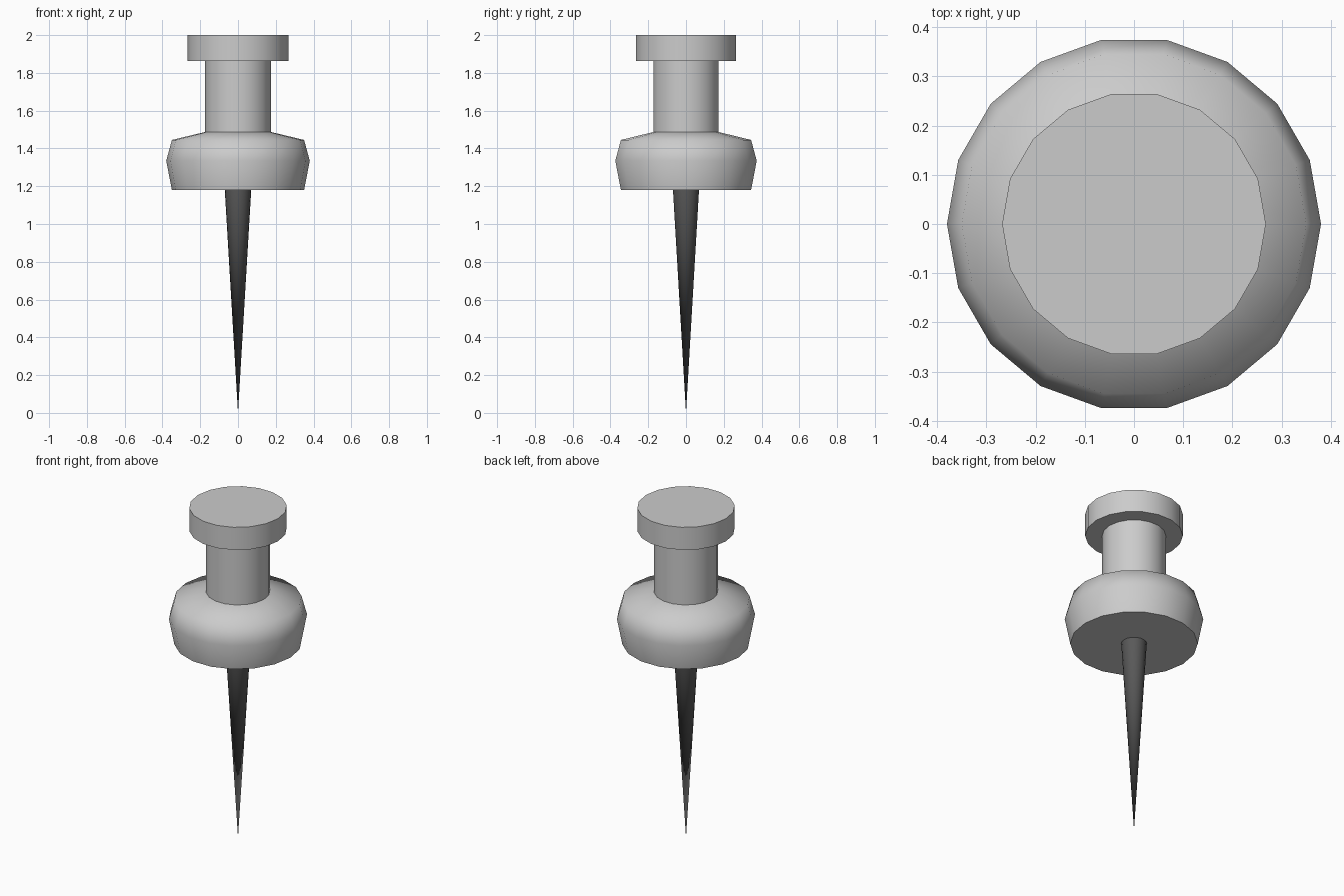
import bpy, bmesh, math
from mathutils import Matrix

if "Cube" in bpy.data.objects:
    bpy.data.objects.remove(bpy.data.objects["Cube"])

SIDES = 18


def lathe(name, profile, angle):
    """Spin (radius, z) points about z; a radius of 0 makes a pole."""
    bm = bmesh.new()
    rings = []
    for r, z in profile:
        count = 1 if r == 0 else SIDES
        rings.append([bm.verts.new((r * math.cos(math.tau * i / SIDES),
                                    r * math.sin(math.tau * i / SIDES), z))
                      for i in range(count)])
    for a, b in zip(rings, rings[1:]):
        for i in range(SIDES):
            j = (i + 1) % SIDES
            if len(a) == 1:
                bm.faces.new((a[0], b[j], b[i]))
            else:
                bm.faces.new((a[i], a[j], b[j], b[i]))
    # close open ends with a flat cap
    for ring in (rings[0], rings[-1]):
        if len(ring) > 1:
            bm.faces.new(ring)
    bmesh.ops.recalc_face_normals(bm, faces=bm.faces)
    mesh = bpy.data.meshes.new(name)
    bm.to_mesh(mesh)
    bm.free()
    obj = bpy.data.objects.new(name, mesh)
    bpy.context.collection.objects.link(obj)
    bpy.ops.object.select_all(action='DESELECT')
    obj.select_set(True)
    bpy.context.view_layer.objects.active = obj
    bpy.ops.object.shade_smooth_by_angle(angle=math.radians(angle))
    return obj


# Handle: wide collar, narrow neck and flat cap in one turned piece
lathe("handle", [(0.35, 1.18), (0.38, 1.335), (0.35, 1.445), (0.175, 1.487),
                 (0.175, 1.863), (0.268, 1.863), (0.268, 2.0)], 68)

# Needle: long dark metal cone ending in a point on the ground
needle = lathe("needle", [(0, 0), (0.07, 1.18)], 40)
metal = bpy.data.materials.new("dark_metal")
metal.diffuse_color = (0.1, 0.1, 0.1, 1)
metal.use_nodes = True
metal.node_tree.nodes["Principled BSDF"].inputs["Base Color"].default_value = metal.diffuse_color
needle.data.materials.append(metal)
